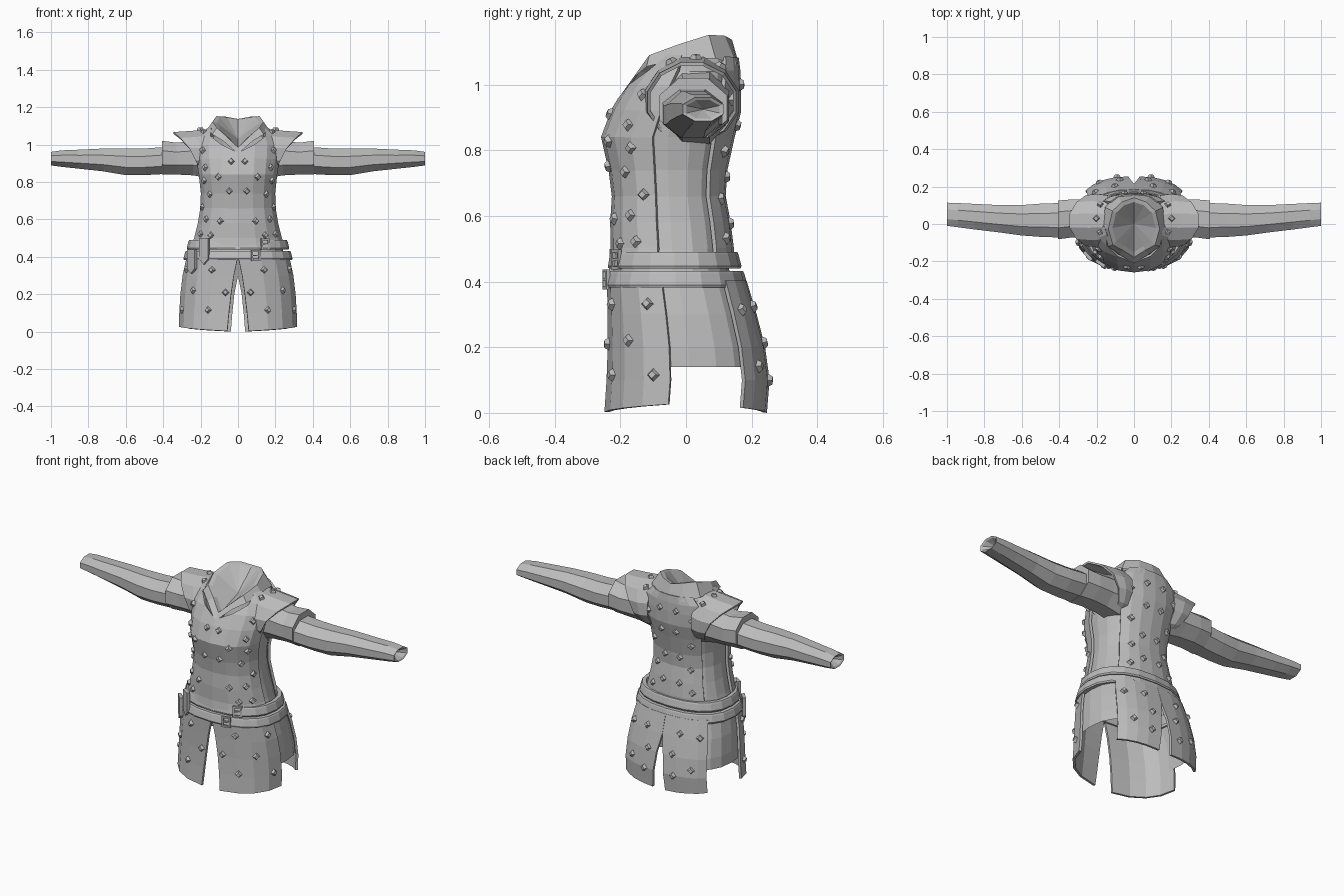
import bpy, bmesh, math
from mathutils import Vector, Matrix
from mathutils.bvhtree import BVHTree

if "Cube" in bpy.data.objects:
    bpy.data.objects.remove(bpy.data.objects["Cube"])

grey = bpy.data.materials.new("plain_grey")
grey.diffuse_color = (0.5, 0.5, 0.5, 1)
grey.use_nodes = True
grey.node_tree.nodes["Principled BSDF"].inputs["Base Color"].default_value = grey.diffuse_color

# Cross-section tables: height, half width, front y, back y
BODY = [(.39, .25, -.23, .15), (.44, .24, -.22, .13), (.50, .22, -.212, .128), (.58, .2, -.213, .118),
        (.66, .187, -.208, .103), (.74, .184, -.218, .108), (.84, .195, -.241, .13), (.92, .208, -.21, .15),
        (.99, .215, -.168, .15), (1.04, .2, -.125, .148), (1.08, .15, -.105, .143)]
SKIRT = [(0, .304, -.235, .232), (.1, .302, -.228, .24), (.2, .296, -.224, .226),
         (.3, .284, -.224, .2), (.4, .262, -.226, .17)]


def finish(bm, name, thick=0, mirror=False):
    bmesh.ops.remove_doubles(bm, verts=bm.verts, dist=.0005)
    me = bpy.data.meshes.new(name)
    bm.to_mesh(me)
    me.materials.append(grey)
    ob = bpy.data.objects.new(name, me)
    bpy.context.collection.objects.link(ob)
    if thick:
        m = ob.modifiers.new("thickness", 'SOLIDIFY')
        m.thickness, m.offset = thick, 1
    if mirror:
        ob.modifiers.new("mirror", 'MIRROR')
    tree = BVHTree.FromBMesh(bm)
    bm.free()
    return tree


def loft(rows, name, closed=False, thick=0, mirror=False):
    """Skin a grid of points; returns a tree used to place studs."""
    bm = bmesh.new()
    vs = [[bm.verts.new(p) for p in r] for r in rows]
    n = len(rows[0])
    for lo, hi in zip(vs, vs[1:]):
        for i in range(n if closed else n - 1):
            j = (i + 1) % n
            bm.faces.new((lo[i], lo[j], hi[j], hi[i]))
    return finish(bm, name, thick, mirror)


def around(table, deg, z, grow=0, power=.85):
    """Point on the body outline: 0 degrees is front, 90 is +x."""
    z0 = min(max(z, table[0][0]), table[-1][0])
    for lo, hi in zip(table, table[1:]):
        if lo[0] <= z0 <= hi[0]:
            t = (z0 - lo[0]) / (hi[0] - lo[0])
            hw, yf, yb = (lo[k] + (hi[k] - lo[k]) * t for k in (1, 2, 3))
            break
    s, c = math.sin(math.radians(deg)), math.cos(math.radians(deg))
    sx, cy = (math.copysign(abs(v) ** power, v) for v in (s, c))
    return Vector(((hw + grow) * sx, (yf + yb) / 2 - ((yb - yf) / 2 + grow) * cy, z))


def steps(a, b, n):
    return [a + (b - a) * i / n for i in range(n + 1)]


def body_point(deg, z, grow):
    # neckline dips to a V at the front
    d = abs((deg + 180) % 360 - 180)
    return around(BODY, deg, min(z, .95 + .13 * min(1, d / 60)), grow)


def body_rows(angles, grow, zmin):
    return [[body_point(a, r[0], grow) for a in angles] for r in BODY if r[0] >= zmin]


# Torso lining and the two outer plates
loft(body_rows(steps(0, 342, 19), 0, .3), "torso_lining", closed=True)
front = loft(body_rows(steps(-80, 80, 8), .004, .43), "front_plate", thick=.014)
back = loft(body_rows(steps(132, 228, 6), .004, .43), "back_plate", thick=.014)


# Skirt panels, split at the middle by a tapering gap
def skirt_panel(name, centre, side, sign, width, apex):
    rows = []
    for r in SKIRT:
        z = r[0]
        gap = width * max(0, (apex - z) / apex) ** .7
        a0 = centre + gap if side > centre else centre - gap
        row = []
        for a in steps(a0, side, 4):
            lift = .025 * abs(a - centre) / 80 if z == 0 else 0
            row.append(around(SKIRT, sign * a, z + lift, .002, .78))
        if (side > centre) != (sign > 0):
            row.reverse()
        rows.append(row)
    return loft(rows, name, thick=.013)


skirts = []
for tag, s in (("right", 1), ("left", -1)):
    skirts.append(skirt_panel("front_skirt_" + tag, 0, 82, s, 6.5, .37))
    skirts.append(skirt_panel("back_skirt_" + tag, 180, 129, s, 4, .29))
    angs = sorted(s * a for a in steps(74, 140, 4))
    loft([[around(SKIRT, a, z, 0, .78) for a in angs] for z in (.14, .2, .3, .4)], "side_skirt_" + tag)


# Belts: a slightly flared band with inner and outer walls
def belt(name, z0, z1, hw, yf, yb):
    t = [(0, hw, yf, yb), (2, hw, yf, yb)]
    ring = [(z0, -.03), (z0, .001), (z0 + .008, .004), (z1 - .008, -.005), (z1, -.009), (z1, -.03), (z0, -.03)]
    loft([[around(t, a, z, g) for a in steps(0, 342, 19)] for z, g in ring], name, closed=True)


belt("upper_belt", .44, .49, .27, -.234, .165)
belt("lower_belt", .382, .432, .288, -.248, .183)


# Hanging strap ends with pointed tips
def strap(name, loc, deg, w, h):
    bm = bmesh.new()
    outline = [(-w, 0), (-w, -h * .8), (0, -h), (w, -h * .8), (w, 0)]
    f = bm.faces.new([bm.verts.new((x, 0, z)) for x, z in outline])
    new = bmesh.ops.extrude_face_region(bm, geom=[f])["geom"]
    bmesh.ops.translate(bm, vec=(0, -.018, 0), verts=[v for v in new if isinstance(v, bmesh.types.BMVert)])
    bmesh.ops.recalc_face_normals(bm, faces=bm.faces)
    bm.transform(Matrix.Translation(loc) @ Matrix.Rotation(math.radians(deg), 4, 'Z'))
    finish(bm, name)


strap("upper_strap_end", (-.175, -.203, .5), -33, .028, .14)
strap("lower_strap_end", (-.24, -.165, .44), -48, .03, .13)


# Buckles: square frames with a pin
def buckle(name, loc, deg):
    bm = bmesh.new()
    for x, z, sx, sz in ((-.02, 0, .009, .06), (.02, 0, .009, .06), (0, .026, .049, .009),
                         (0, -.026, .049, .009), (0, 0, .049, .007)):
        m = Matrix.Translation((x, 0, z)) @ Matrix.Diagonal((sx, .012, sz, 1))
        bmesh.ops.create_cube(bm, size=1, matrix=m)
    bm.transform(Matrix.Translation(loc) @ Matrix.Rotation(math.radians(deg), 4, 'Z'))
    finish(bm, name)


buckle("upper_buckle", (.145, -.212, .467), 26)
buckle("lower_buckle", (.095, -.243, .407), 14)


# Sleeves: x, centre y, radius y, centre z, radius z
def tube(rings, name, n=8):
    rows = [[(x, cy + ry * math.cos(t), cz + rz * math.sin(t))
             for t in (math.tau * (i + .5) / n for i in range(n))] for x, cy, ry, cz, rz in rings]
    loft(rows, name, closed=True, mirror=True)


tube([(.15, .03, .11, .935, .125), (.24, .03, .108, .928, .1), (.33, .03, .11, .925, .092),
      (.405, .022, .112, .93, .098), (.405, .025, .085, .915, .07)], "upper_sleeve")
tube([(.39, .02, .1, .915, .078), (.5, .02, .096, .908, .077), (.6, .02, .088, .908, .077),
      (.72, .028, .079, .918, .066), (.85, .039, .074, .922, .055), (.94, .047, .07, .925, .048),
      (1.0, .052, .067, .925, .039), (.995, .052, .055, .925, .03), (.94, .052, .001, .925, .001)], "lower_sleeve")

# Flared shoulder caps, longest at the top and fading under the arm
cap_rows = []
for k, ry, rz, cz in ((0, .13, .125, .955), (.5, .138, .118, .95), (1, .13, .113, .948)):
    row = []
    for i in range(12):
        t = math.tau * (i + .5) / 12
        u = math.sin(t)
        edge = .245 + .105 * max(0, u) ** 1.5 - .07 * max(0, -u)
        row.append((.14 + (edge - .14) * k, .018 + ry * math.cos(t), cz + rz * u))
    cap_rows.append(row)
cap = loft(cap_rows, "shoulder_cap", closed=True, thick=.01, mirror=True)

# Open V collar with a sunken inside
base = [(0, -.212, .95), (.08, -.162, 1.02), (.138, -.12, 1.055), (.165, -.02, 1.08),
        (.155, .09, 1.08), (.09, .155, 1.06), (0, .165, 1.05)]
top = [(0, -.178, .985), (.06, -.14, 1.043), (.113, -.112, 1.09), (.137, -.025, 1.122),
       (.115, .07, 1.152), (.065, .118, 1.149), (0, .14, 1.137)]
inner = [(x * .84, y * .84, z - .006) for x, y, z in top]
full = lambda h: h + [(-x, y, z) for x, y, z in h[-2:0:-1]]
loft([full(base), full(top), full(inner), [(0, 0, 1.03)] * 12], "collar", closed=True)

# Diamond studs dropped onto the surfaces
studs = bmesh.new()


def stud(trees, origin, direction, thick):
    hits = [h for h in (t.ray_cast(Vector(origin), Vector(direction)) for t in trees) if h[0]]
    if not hits:
        return
    p, n = min(hits, key=lambda h: h[3])[:2]
    if n.dot(Vector(direction)) > 0:
        n = -n
    for sx in (1, -1):
        q, m = (Vector((v.x * sx, v.y, v.z)) for v in (p, n))
        mat = Matrix.Translation(q + m * (thick + .005)) @ m.to_track_quat('Z', 'Y').to_matrix().to_4x4()
        bmesh.ops.create_cone(studs, cap_ends=True, segments=4, radius1=.021, radius2=.012, depth=.016, matrix=mat)


FRONT = [(.035, .905), (.1, .83), (.165, .875), (.045, .755), (.14, .735), (.175, .665), (.09, .59), (.16, .6),
         (.14, .515), (.19, .52), (.18, .965), (.17, .81)]
BACK = [(.05, 1.0), (.13, .955), (.045, .88), (.11, .8), (.045, .72), (.1, .65), (.05, .575), (.12, .53)]
SKIRT_FRONT = [(.135, .33), (.23, .22), (.065, .21), (.155, .115), (.285, .115), (.26, .33)]
SKIRT_BACK = [(.1, .32), (.2, .31), (.075, .21), (.18, .14), (.09, .1)]
for pts, trees, s in ((FRONT, [front], 1), (BACK, [back], -1), (SKIRT_FRONT, skirts, 1), (SKIRT_BACK, skirts, -1)):
    for x, z in pts:
        stud(trees, (x, -2 * s, z), (0, s, 0), .014)
for x, y in ((.18, -.04), (.2, .03), (.18, .1)):
    stud([cap], (x, y, 2), (0, 0, -1), .01)
finish(studs, "studs")
